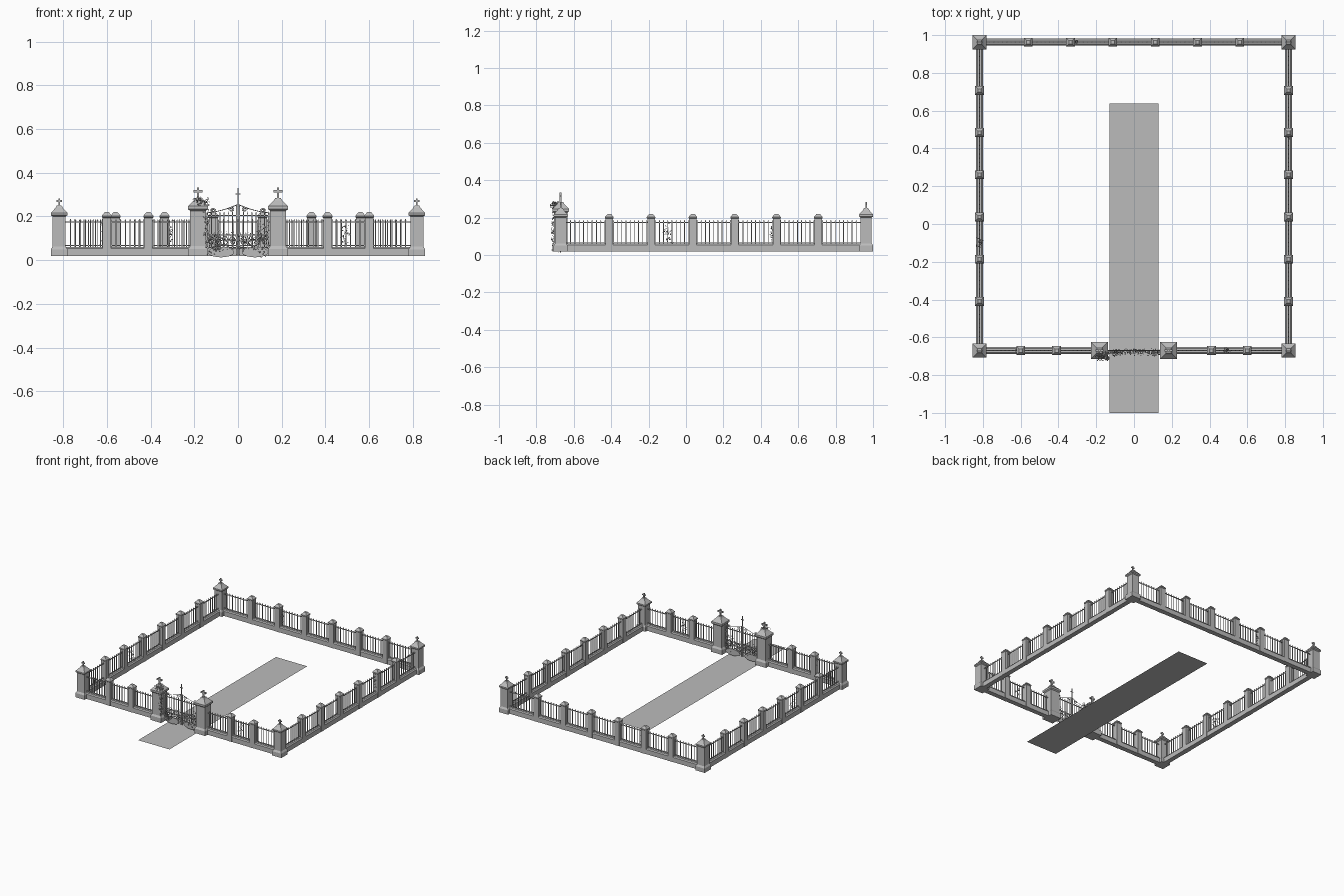
import bpy, bmesh, math, random
from mathutils import Matrix, Vector

if "Cube" in bpy.data.objects:
    bpy.data.objects.remove(bpy.data.objects["Cube"])

random.seed(4)
stone = bpy.data.materials.new("weathered_grey")
stone.diffuse_color = (0.5, 0.5, 0.5, 1)
stone.use_nodes = True
stone.node_tree.nodes["Principled BSDF"].inputs["Base Color"].default_value = stone.diffuse_color
FRONT, BACK, SIDE, GATE = -0.67, 0.963, 0.818, 0.183
BASE = 0.018


def finish(name, bm):
    bmesh.ops.recalc_face_normals(bm, faces=bm.faces)
    me = bpy.data.meshes.new(name)
    bm.to_mesh(me)
    bm.free()
    me.materials.append(stone)
    ob = bpy.data.objects.new(name, me)
    bpy.context.collection.objects.link(ob)
    return ob


def box(bm, c, s):
    m = Matrix.Translation(c) @ Matrix.Diagonal((*s, 1))
    bmesh.ops.create_cube(bm, size=1, matrix=m)


def stack(bm, x, y, profile):
    """Square pillar from (half width, height) steps."""
    rings = [[bm.verts.new((x + h * a, y + h * b, z))
              for a, b in ((-1, -1), (1, -1), (1, 1), (-1, 1))] for h, z in profile]
    for lo, hi in zip(rings, rings[1:]):
        for i in range(4):
            j = (i + 1) % 4
            bm.faces.new((lo[i], lo[j], hi[j], hi[i]))
    bm.faces.new(rings[0])
    bm.faces.new(rings[-1])


def cross(bm, x, y, z0, z1, arm, t):
    box(bm, (x, y, (z0 + z1) / 2), (t, t, z1 - z0))
    box(bm, (x, y, z0 + (z1 - z0) * 0.66), (arm, t * 0.95, t))


# Corner pillars with crosses
for sx in (-1, 1):
    for y, tag in ((FRONT, "front"), (BACK, "back")):
        bm = bmesh.new()
        stack(bm, sx * SIDE, y, [(0.038, BASE), (0.038, 0.05), (0.03, 0.062), (0.03, 0.2),
                                 (0.038, 0.206), (0.038, 0.216), (0.018, 0.238), (0.011, 0.25)])
        cross(bm, sx * SIDE, y, 0.248, 0.283, 0.025, 0.008)
        finish(f"corner_pillar_{tag}_{'left' if sx < 0 else 'right'}", bm)

# Taller gate pillars
for sx in (-1, 1):
    bm = bmesh.new()
    stack(bm, sx * GATE, FRONT, [(0.045, BASE), (0.045, 0.052), (0.037, 0.064), (0.037, 0.226),
                                 (0.045, 0.233), (0.045, 0.247), (0.02, 0.272), (0.013, 0.284)])
    cross(bm, sx * GATE, FRONT, 0.282, 0.333, 0.042, 0.011)
    finish(f"gate_pillar_{'left' if sx < 0 else 'right'}", bm)


def fence(name, start, end, posts):
    """Low wall, small posts, rails and bars between two pillars."""
    a, b = Vector(start), Vector(end)
    d = (b - a).normalized()
    along_x = abs(d.x) > 0.5
    length = (b - a).length
    mid = (a + b) / 2

    def size(l, w, h):
        return (l, w, h) if along_x else (w, l, h)

    bm = bmesh.new()
    box(bm, (mid.x, mid.y, (BASE + 0.053) / 2), size(length, 0.036, 0.053 - BASE))
    rows = []
    for w, z in ((0.018, 0.053), (0.011, 0.06)):      # chamfered coping
        n = Vector((-d.y, d.x)) * w
        rows.append([bm.verts.new((*p, z)) for p in (a - n, b - n, b + n, a + n)])
    for i in range(4):
        j = (i + 1) % 4
        bm.faces.new((rows[0][i], rows[0][j], rows[1][j], rows[1][i]))
    bm.faces.new(rows[1])
    finish(name + "_wall", bm)

    bm = bmesh.new()
    spots = [a + d * p for p in posts]
    for p in spots:
        stack(bm, p.x, p.y, [(0.02, BASE), (0.02, 0.194), (0.023, 0.197),
                             (0.023, 0.203), (0.009, 0.22)])
    finish(name + "_posts", bm)

    bm = bmesh.new()
    for z in (0.068, 0.174):
        box(bm, (mid.x, mid.y, z), size(length, 0.005, 0.005))
    stops = [0.03] + list(posts) + [length - 0.03]
    for s, e in zip(stops, stops[1:]):
        n = max(2, round((e - s) / 0.022))
        for i in range(1, n):
            p = a + d * (s + (e - s) * i / n)
            stack(bm, p.x, p.y, [(0.002, 0.056), (0.002, 0.178), (0.003, 0.18), (0.0004, 0.188)])
    finish(name + "_railing", bm)


span = BACK - FRONT
side_posts = [y - FRONT for y in (-0.41, -0.187, 0.037, 0.26, 0.484, 0.707)]
fence("left_fence", (-SIDE, FRONT), (-SIDE, BACK), side_posts)
fence("right_fence", (SIDE, FRONT), (SIDE, BACK), side_posts)
fence("back_fence", (-SIDE, BACK), (SIDE, BACK),
      [x + SIDE for x in (-0.56, -0.336, -0.112, 0.112, 0.336, 0.56)])
fence("front_left_fence", (-SIDE, FRONT), (-GATE, FRONT), [SIDE - 0.6, SIDE - 0.41])
fence("front_right_fence", (GATE, FRONT), (SIDE, FRONT), [0.41 - GATE, 0.6 - GATE])


def wire(name, paths, r):
    cu = bpy.data.curves.new(name, "CURVE")
    cu.dimensions = "3D"
    cu.bevel_depth, cu.bevel_resolution = r, 0
    for pts in paths:
        sp = cu.splines.new("POLY")
        sp.points.add(len(pts) - 1)
        for q, (x, z) in zip(sp.points, pts):
            q.co = (x, FRONT, z, 1)
    cu.materials.append(stone)
    ob = bpy.data.objects.new(name, cu)
    bpy.context.collection.objects.link(ob)


def spiral(cx, cz, rx, rz, turns, flip=1):
    n = int(14 * turns)
    return [(cx + flip * rx * (1 - 0.8 * i / n) * math.cos(i * math.tau / 14),
             cz + rz * (1 - 0.8 * i / n) * math.sin(i * math.tau / 14)) for i in range(n + 1)]


# Iron gate: two leaves of bars, rails and scrollwork
bm = bmesh.new()
for sx in (-1, 1):
    for i in range(8):
        x = sx * (0.006 + i * 0.0192)
        t = 0.003 if i in (0, 7) else 0.0018
        top = 0.222 if i else 0.255
        stack(bm, x, FRONT, [(t, 0.024), (t, top - 0.01), (t * 1.4, top - 0.007), (0.0004, top)])
    for z in (0.058, 0.115, 0.205):
        box(bm, (sx * 0.073, FRONT, z), (0.142, 0.005, 0.005))
cross(bm, 0, FRONT, 0.25, 0.33, 0.024, 0.004)
finish("gate_bars", bm)
scrolls = []
for sx in (-1, 1):
    scrolls.append([(sx * 0.142 * (1 - t / 12), 0.217 + 0.038 * (t / 12) ** 1.6) for t in range(13)])
    scrolls.append(spiral(sx * 0.03, 0.232, 0.014, 0.012, 1.8, sx))
    scrolls.append(spiral(sx * 0.115, 0.228, 0.013, 0.009, 1.8, -sx))
    for k in range(4):
        scrolls.append(spiral(sx * (0.025 + 0.033 * k), 0.087, 0.015, 0.024, 1.6, sx))
wire("gate_scrollwork", scrolls, 0.0018)

# Oval kick plates at the foot of the gate
for sx in (-1, 1):
    bm = bmesh.new()
    m = (Matrix.Translation((sx * 0.078, FRONT, 0.037)) @ Matrix.Diagonal((0.06, 1, 0.024, 1))
         @ Matrix.Rotation(math.pi / 2, 4, "X"))
    bmesh.ops.create_cone(bm, cap_ends=True, segments=20, radius1=1, radius2=1, depth=0.006, matrix=m)
    finish(f"gate_kick_plate_{'left' if sx < 0 else 'right'}", bm)


def ivy(name, c, s, count):
    """Loose cluster of small leaves, denser at the middle."""
    bm = bmesh.new()
    for _ in range(count):
        p = Vector([c[i] + s[i] * random.triangular(-1, 1, 0) for i in range(3)])
        rot = Matrix.Rotation(random.uniform(0, 6.28), 4, "Z") @ Matrix.Rotation(
            random.uniform(0.5, 1.6), 4, "X") @ Matrix.Rotation(random.uniform(0, 6.28), 4, "Z")
        r = random.uniform(0.0035, 0.006)
        vs = [bm.verts.new(p + rot @ Vector((a * r, b * r, 0)))
              for a, b in ((0, -1), (0.7, 0), (0, 1.1), (-0.7, 0))]
        bm.faces.new(vs)
    finish(name, bm)


ivy("gate_ivy", (0, FRONT - 0.008, 0.085), (0.15, 0.02, 0.05), 230)
ivy("gate_ivy_left", (-0.1, FRONT - 0.01, 0.085), (0.045, 0.02, 0.06), 110)
ivy("gate_ivy_right", (0.12, FRONT - 0.01, 0.1), (0.04, 0.02, 0.09), 110)
ivy("pillar_ivy_crown", (-0.165, FRONT - 0.032, 0.268), (0.045, 0.03, 0.022), 110)
ivy("pillar_ivy_stem", (-0.146, FRONT - 0.04, 0.14), (0.018, 0.012, 0.13), 100)
ivy("fence_ivy_front_left", (-0.61, FRONT, 0.12), (0.025, 0.012, 0.07), 40)
ivy("fence_ivy_front_right", (0.49, FRONT, 0.11), (0.022, 0.015, 0.085), 50)
ivy("fence_ivy_left", (-SIDE, -0.1, 0.12), (0.018, 0.03, 0.065), 50)
ivy("fence_ivy_back", (-0.31, BACK, 0.11), (0.02, 0.012, 0.075), 40)
ivy("fence_ivy_side", (SIDE, 0.46, 0.12), (0.01, 0.012, 0.06), 25)

# Flat path running through the gate
bm = bmesh.new()
bm.faces.new([bm.verts.new(p) for p in
              ((-0.13, -1, 0), (0.13, -1, 0), (0.13, 0.637, 0), (-0.13, 0.637, 0))])
path = finish("path", bm)
if path.data.polygons[0].normal.z < 0:
    path.data.flip_normals()
